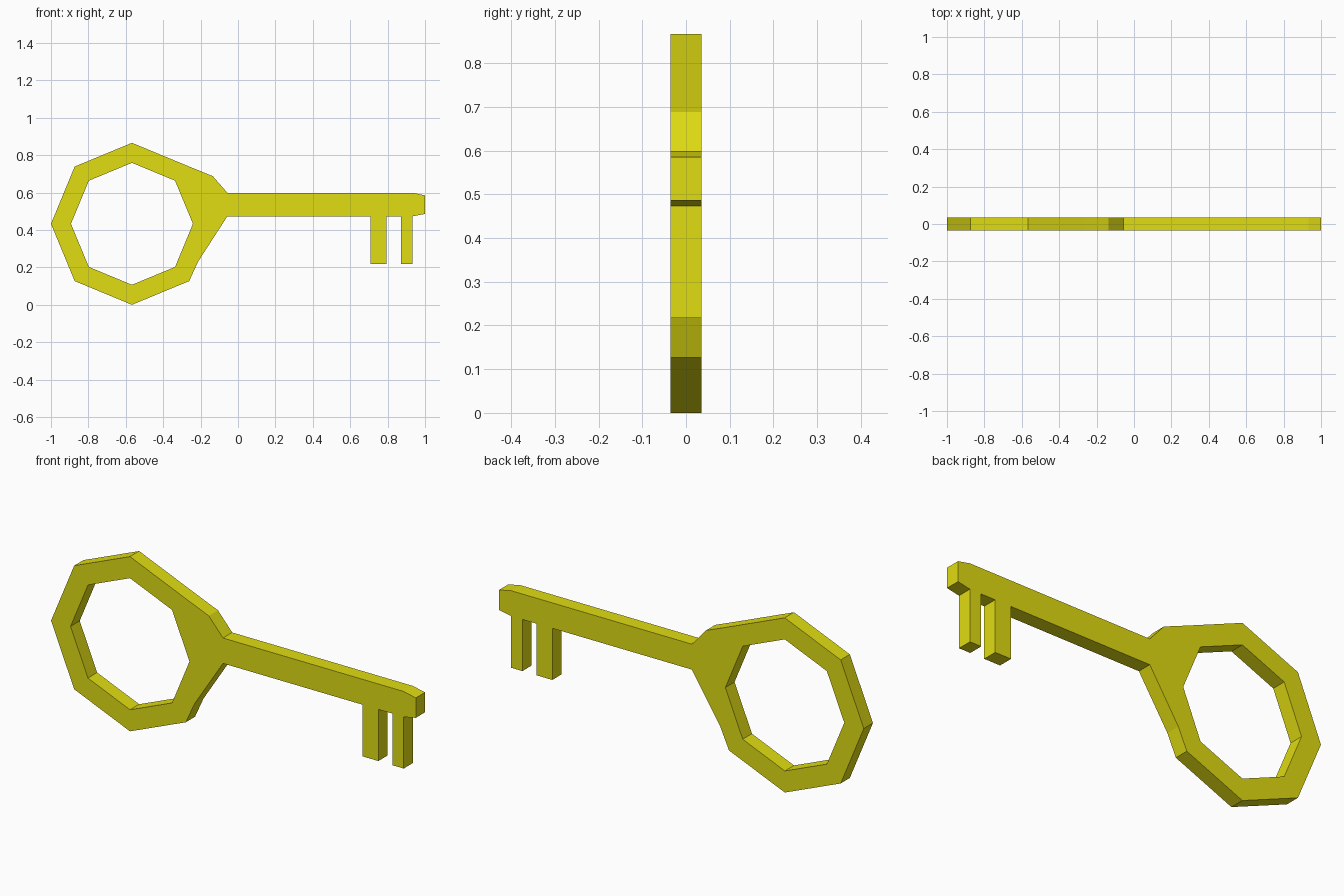
import bpy
import math

if "Cube" in bpy.data.objects:
    bpy.data.objects.remove(bpy.data.objects["Cube"])

HALF_THICKNESS = 0.036
BOW_X, BOW_Z = -0.567, 0.433


def octagon(radius, first=0, count=8):
    """Points of the bow octagon, counter-clockwise from corner `first`."""
    return [(BOW_X + radius * math.cos(math.radians(45 * i)),
             BOW_Z + radius * math.sin(math.radians(45 * i)))
            for i in range(first, first + count)]


def tooth(left, right, top=0.473, bottom=0.217):
    return [(left, top), (left, bottom), (right, bottom), (right, top)]


def add_loop(curve, points):
    spline = curve.splines.new('POLY')
    spline.points.add(len(points) - 1)
    for p, (x, z) in zip(spline.points, points):
        p.co = (x, z, 0, 1)
    spline.use_cyclic_u = True


# Outline: bow, neck underside, teeth, tip, shaft top, neck shoulder
outline = octagon(0.433, 1, 7)
outline += [(-0.214, 0.23), (-0.057, 0.473)]
outline += tooth(0.708, 0.795) + tooth(0.872, 0.934)
outline += [(1.0, 0.486), (1.0, 0.585), (0.934, 0.599)]
outline += [(-0.057, 0.599), (-0.135, 0.688)]

# Filled, extruded profile with the bow hole
curve = bpy.data.curves.new("key_profile", 'CURVE')
curve.dimensions = '2D'
curve.fill_mode = 'BOTH'
curve.extrude = HALF_THICKNESS
add_loop(curve, outline)
add_loop(curve, octagon(0.326))

key = bpy.data.objects.new("key", curve)
bpy.context.collection.objects.link(key)
key.rotation_euler.x = math.pi / 2

# Turn the profile into a flat-shaded mesh
bpy.context.view_layer.objects.active = key
key.select_set(True)
bpy.ops.object.convert(target='MESH')
bpy.ops.object.transform_apply(location=False, rotation=True, scale=False)
bpy.ops.object.mode_set(mode='EDIT')
bpy.ops.mesh.select_all(action='SELECT')
bpy.ops.mesh.remove_doubles(threshold=0.0005)
bpy.ops.mesh.normals_make_consistent(inside=False)
bpy.ops.object.mode_set(mode='OBJECT')
bpy.ops.object.shade_flat()

# Yellow metal
yellow = bpy.data.materials.new("key yellow")
yellow.diffuse_color = (0.75, 0.72, 0.006, 1)
yellow.use_nodes = True
yellow.node_tree.nodes["Principled BSDF"].inputs["Base Color"].default_value = yellow.diffuse_color
key = bpy.context.object
key.data.materials.clear()
key.data.materials.append(yellow)
